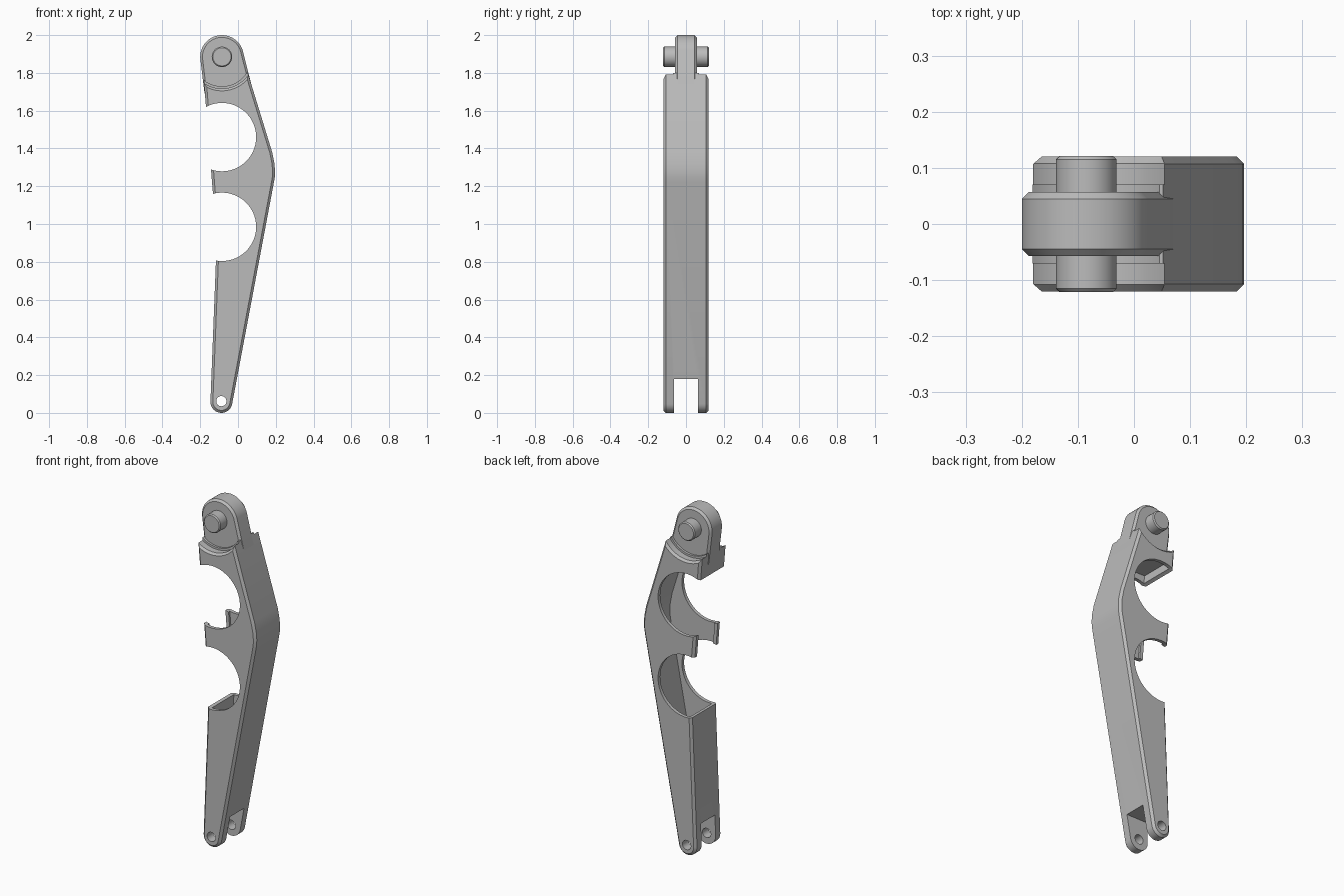
import bpy, bmesh, math
from mathutils import Vector

old = bpy.data.objects.get("Cube")
if old:
    bpy.data.objects.remove(old, do_unlink=True)

metal = bpy.data.materials.new("grey metal")
metal.use_nodes = True
metal.diffuse_color = (0.5, 0.5, 0.5, 1)
metal.node_tree.nodes["Principled BSDF"].inputs["Base Color"].default_value = (0.5, 0.5, 0.5, 1)

PIN = (-0.085, 1.885)
FOOT = (-0.088, 0.058)


def finish(bm, name):
    bmesh.ops.recalc_face_normals(bm, faces=bm.faces[:])
    mesh = bpy.data.meshes.new(name)
    bm.to_mesh(mesh)
    bm.free()
    mesh.materials.append(metal)
    obj = bpy.data.objects.new(name, mesh)
    bpy.context.collection.objects.link(obj)
    return obj


def arc(centre, r, start, end, n):
    angles = [math.radians(start + (end - start) * i / n) for i in range(n + 1)]
    return [(centre[0] + r * math.cos(a), centre[1] + r * math.sin(a)) for a in angles]


def prism(name, outline, half, chamfer=0):
    """Side outline extruded across the width, with chamfered rims."""
    bm = bmesh.new()
    face = bm.faces.new([bm.verts.new((x, -half, z)) for x, z in outline])
    ext = bmesh.ops.extrude_face_region(bm, geom=[face], use_keep_orig=True)
    moved = [v for v in ext["geom"] if isinstance(v, bmesh.types.BMVert)]
    bmesh.ops.translate(bm, verts=moved, vec=(0, 2 * half, 0))
    bmesh.ops.recalc_face_normals(bm, faces=bm.faces[:])
    if chamfer:
        rims = [e for e in bm.edges if abs(e.verts[0].co.y - e.verts[1].co.y) < 1e-6]
        bmesh.ops.bevel(bm, geom=rims, offset=chamfer, segments=1,
                        affect='EDGES', profile=0.5, clamp_overlap=False)
    return finish(bm, name)


def lathe(name, centre, profile, steps=64):
    """Spin a half profile of (radius, y), mirrored in y, about a crosswise axis."""
    bm = bmesh.new()
    points = [(r, -y) for r, y in profile] + [(r, y) for r, y in reversed(profile)]
    verts = [bm.verts.new((centre[0] + r, y, centre[1])) for r, y in points]
    edges = [bm.edges.new(pair) for pair in zip(verts, verts[1:])]
    bmesh.ops.spin(bm, geom=verts + edges, cent=(centre[0], 0, centre[1]),
                   axis=(0, 1, 0), angle=math.tau, steps=steps)
    bmesh.ops.remove_doubles(bm, verts=bm.verts[:], dist=1e-5)
    return finish(bm, name)


def box(name, x0, x1, half, z0, z1):
    return prism(name, [(x0, z0), (x1, z0), (x1, z1), (x0, z1)], half)


def cut(target, cutter):
    mod = target.modifiers.new("cut", 'BOOLEAN')
    mod.operation, mod.solver, mod.object = 'DIFFERENCE', 'EXACT', cutter
    bpy.context.view_layer.objects.active = target
    bpy.ops.object.modifier_apply(modifier=mod.name)
    bpy.data.objects.remove(cutter, do_unlink=True)


# Main arm: bent tapering beam
bend = [(0.19, 1.22), (0.195, 1.25), (0.196, 1.28), (0.193, 1.32), (0.181, 1.38)]
outline = arc(FOOT, 0.058, 178, 349, 16) + bend + [
    (0.052, 1.8), (-0.184, 1.8), (-0.133, 1.165), (-0.117, 0.8)]
arm = prism("arm_beam", outline, 0.12, 0.013)

# Hollow inside, open along the middle of the left edge
cut(arm, prism("cavity", [(-0.117, 0.22), (-0.022, 0.22)]
               + [(x - 0.022, z) for x, z in bend]
               + [(0.067, 1.675), (-0.155, 1.675), (-0.113, 1.165), (-0.097, 0.8)], 0.1))
cut(arm, box("side_opening", -0.3, -0.08, 0.088, 1.0, 1.45))

# Two round bites through both side plates
for z in (0.985, 1.46):
    cut(arm, lathe("bite", (-0.085, z), [(0, 0.3), (0.181, 0.3)], 96))

# Stepped round seat around the top lug
cut(arm, lathe("lug_seat", PIN, [(0, 0.15), (0.21, 0.15), (0.168, 0.108),
                                 (0.168, 0.07), (0.156, 0.07)], 96))

# Fork slot and bolt hole at the foot
cut(arm, box("fork_slot", -0.4, 0.4, 0.064, -0.1, 0.18))
cut(arm, lathe("bolt_hole", (FOOT[0], 0.062), [(0, 0.3), (0.027, 0.3)], 32))

# Rounded lug on top
lug = prism("top_lug", arc(PIN, 0.115, 17, 187, 32)
            + [(-0.177, 1.69), (0.083, 1.69)], 0.057, 0.012)

# Crosswise pin with chamfered ends
pin = lathe("cross_pin", PIN, [(0, 0.121), (0.048, 0.121), (0.054, 0.115)], 48)

bpy.ops.object.select_all(action='DESELECT')
for obj in (arm, lug, pin):
    obj.select_set(True)
bpy.context.view_layer.objects.active = arm
bpy.ops.object.shade_smooth_by_angle(angle=math.radians(25))
